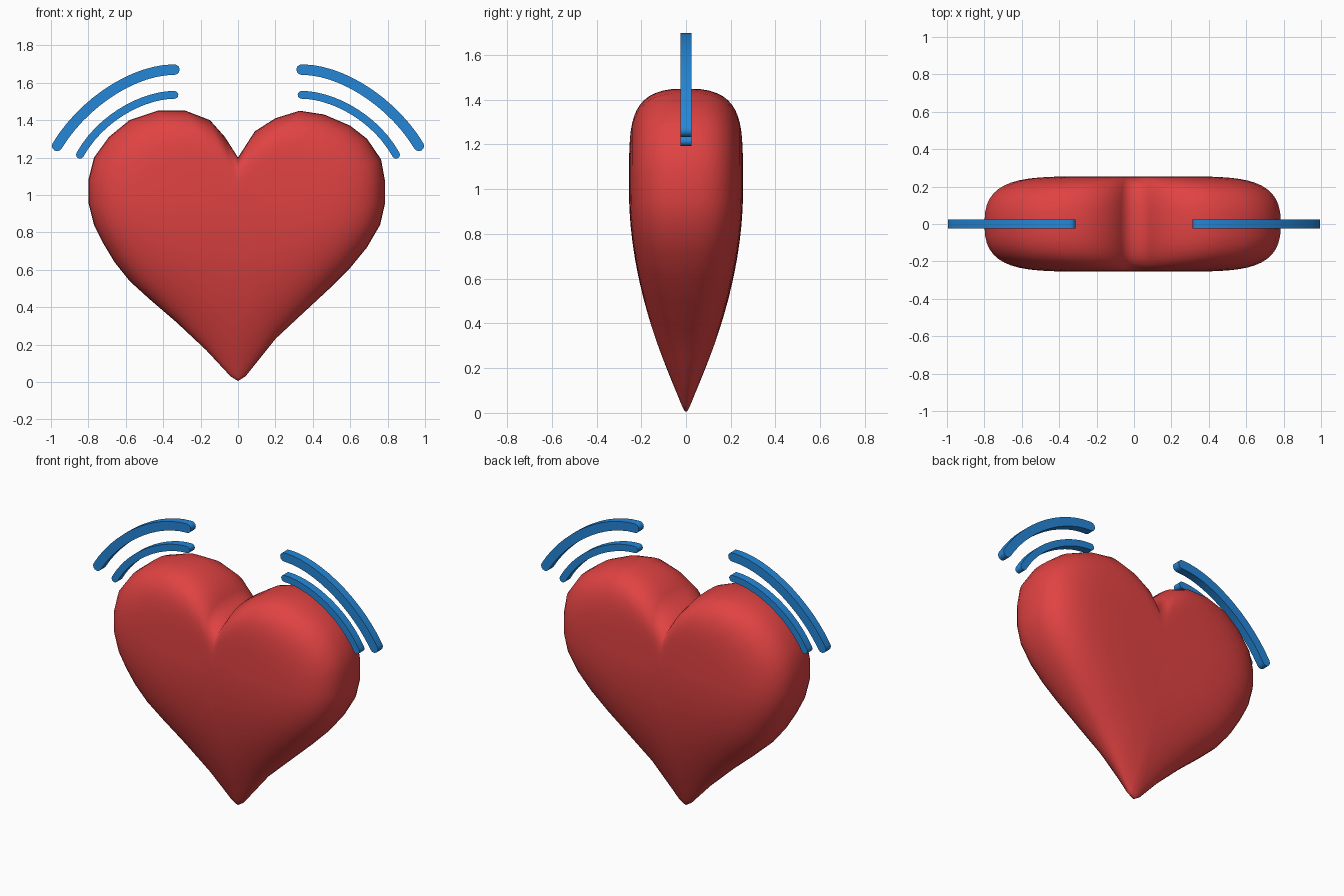
import bpy
import bmesh
from math import sin, cos, pi
from mathutils import Vector
from mathutils.geometry import interpolate_bezier

default = bpy.data.objects.get("Cube")
if default:
    bpy.data.objects.remove(default, do_unlink=True)


def make_material(name, color):
    mat = bpy.data.materials.new(name)
    mat.use_nodes = True
    mat.diffuse_color = color
    mat.node_tree.nodes["Principled BSDF"].inputs["Base Color"].default_value = color
    return mat


def finish(bm, name, mat, angle):
    """Turn a bmesh into a smooth-shaded object with outward normals."""
    bmesh.ops.recalc_face_normals(bm, faces=bm.faces)
    mesh = bpy.data.meshes.new(name)
    bm.to_mesh(mesh)
    bm.free()
    mesh.materials.append(mat)
    obj = bpy.data.objects.new(name, mesh)
    bpy.context.collection.objects.link(obj)
    bpy.ops.object.select_all(action="DESELECT")
    obj.select_set(True)
    bpy.context.view_layer.objects.active = obj
    bpy.ops.object.shade_smooth_by_angle(angle=angle)
    return obj


red = make_material("heart red", (0.75, 0.055, 0.055, 1))
blue = make_material("motion blue", (0.018, 0.24, 0.68, 1))

# Heart outline (x, z), from the notch round the right lobe, the tip and the left lobe
OUTLINE = [
    (0, 1.2), (-.07, 1.31), (-.15, 1.4), (-.28, 1.45), (-.43, 1.45), (-.58, 1.4),
    (-.69, 1.31), (-.77, 1.2), (-.8, 1.08), (-.8, .96), (-.77, .84), (-.72, .74),
    (-.66, .64), (-.58, .54), (-.47, .44), (-.33, .32), (-.17, .17), (-.04, .03),
    (0, .005), (.04, .03), (.2, .23), (.35, .37), (.49, .5), (.6, .61), (.69, .72),
    (.76, .84), (.785, .95), (.785, 1.08), (.765, 1.19), (.69, 1.3), (.6, 1.37),
    (.46, 1.43), (.33, 1.45), (.2, 1.41), (.09, 1.34),
]
CENTRE = Vector((0, .9))
RINGS = 16


def half_depth(z):
    """The body thins from the lobes down to the tip."""
    return .025 + .23 * sin(pi / 2 * min(z, 1))


def build_heart():
    bm = bmesh.new()
    front, back = [bm.verts.new((0, side * half_depth(CENTRE.y), CENTRE.y)) for side in (-1, 1)]
    loops = []
    # Concentric rings grow from the front pole to the rim, then shrink to the back pole
    for i in range(1, 2 * RINGS):
        step = min(i, 2 * RINGS - i)
        side = -1 if i < RINGS else 1
        t = pi / 2 * (step / RINGS) ** 1.7
        scale = sin(t) ** (1 / 3)
        bulge = max(cos(t), 0) ** .77 if step < RINGS else 0
        loop = []
        for point in OUTLINE:
            p = CENTRE + (Vector(point) - CENTRE) * scale
            loop.append(bm.verts.new((p.x, side * bulge * half_depth(p.y), p.y)))
        loops.append(loop)
    count = len(OUTLINE)
    for k in range(count):
        n = (k + 1) % count
        bm.faces.new((front, loops[0][k], loops[0][n]))
        bm.faces.new((back, loops[-1][n], loops[-1][k]))
        for a, b in zip(loops, loops[1:]):
            bm.faces.new((a[k], b[k], b[n], a[n]))
    return finish(bm, "heart", red, pi)


def build_arc(name, handles, radius, mirror):
    """A flat curved bar with round ends, following a Bezier centre line."""
    path = interpolate_bezier(*[Vector((x * mirror, z)) for x, z in handles], 14)
    tangents = [(path[min(i + 1, len(path) - 1)] - path[max(i - 1, 0)]).normalized()
                for i in range(len(path))]
    normals = [Vector((-t.y, t.x)) for t in tangents]
    caps = [pi * j / 6 for j in range(1, 6)]
    contour = [p + n * radius for p, n in zip(path, normals)]
    contour += [path[-1] + (normals[-1] * cos(a) + tangents[-1] * sin(a)) * radius for a in caps]
    contour += [p - n * radius for p, n in zip(reversed(path), reversed(normals))]
    contour += [path[0] - (normals[0] * cos(a) + tangents[0] * sin(a)) * radius for a in caps]
    bm = bmesh.new()
    face = bm.faces.new([bm.verts.new((p.x, -.025, p.y)) for p in contour])
    extruded = bmesh.ops.extrude_face_region(bm, geom=[face], use_keep_orig=True)["geom"]
    bmesh.ops.translate(bm, vec=(0, .05, 0),
                        verts=[v for v in extruded if isinstance(v, bmesh.types.BMVert)])
    return finish(bm, name, blue, pi / 5)


build_heart()

# Pairs of motion arcs above each lobe
for label, mirror in (("left", 1), ("right", -1)):
    build_arc(label + "_outer_arc", [(.34, 1.67), (.56, 1.67), (.83, 1.49), (.967, 1.262)],
              .028, mirror)
    build_arc(label + "_inner_arc", [(.34, 1.535), (.5, 1.535), (.73, 1.42), (.845, 1.215)],
              .021, mirror)
